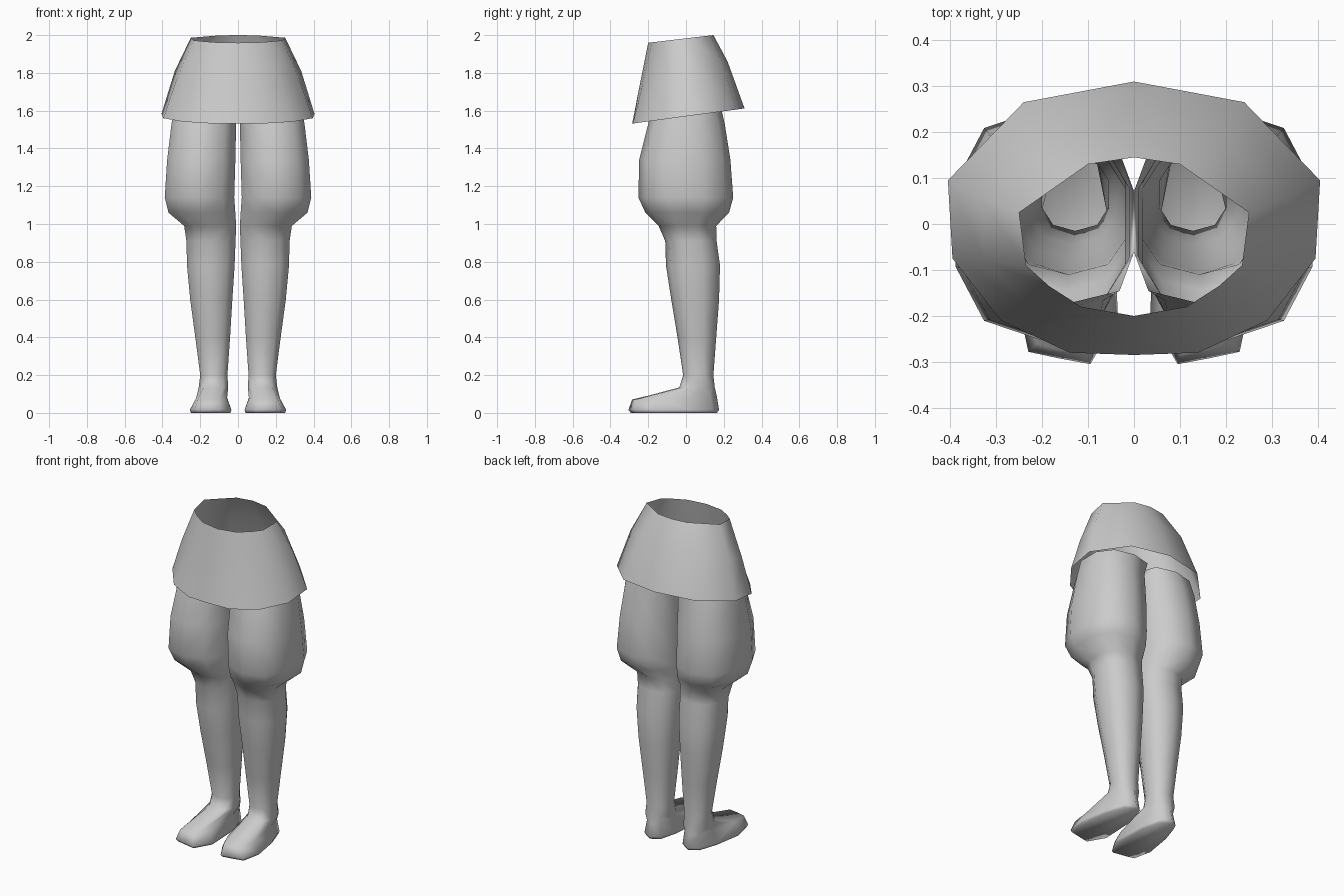
import bpy, math

cube = bpy.data.objects.get("Cube")
if cube:
    bpy.data.objects.remove(cube, do_unlink=True)

grey = bpy.data.materials.new("plain grey")
grey.use_nodes = True
grey.diffuse_color = (0.6, 0.6, 0.6, 1)
grey.node_tree.nodes["Principled BSDF"].inputs["Base Color"].default_value = (0.6, 0.6, 0.6, 1)

SIDES = 10


def loft(name, rings, closed, cap=False, angle=75):
    """Skin a stack of rings, listed from top to bottom, and mirror it across x."""
    n = len(rings[0])
    verts = [p for ring in rings for p in ring]
    faces = []
    for r in range(len(rings) - 1):
        for i in range(n if closed else n - 1):
            j = (i + 1) % n
            faces.append((r * n + i, (r + 1) * n + i, (r + 1) * n + j, r * n + j))
    if cap:
        last = (len(rings) - 1) * n
        faces.append(tuple(last + i for i in reversed(range(n))))
    mesh = bpy.data.meshes.new(name)
    mesh.from_pydata(verts, [], faces)
    mesh.materials.append(grey)
    obj = bpy.data.objects.new(name, mesh)
    bpy.context.collection.objects.link(obj)
    bpy.ops.object.select_all(action='DESELECT')
    obj.select_set(True)
    bpy.context.view_layer.objects.active = obj
    bpy.ops.object.shade_smooth_by_angle(angle=math.radians(angle))
    mirror = obj.modifiers.new("mirror", 'MIRROR')
    mirror.merge_threshold = 0.002
    return obj


def oval(z, x0, x1, y0, y1, power=0.85):
    """Slightly boxy ten-sided ring filling the given bounds."""
    ring = []
    for k in range(SIDES):
        a = math.radians(18 + 36 * k)
        c, s = math.cos(a) / math.cos(math.radians(18)), math.sin(a)
        c = math.copysign(abs(c) ** power, c)
        s = math.copysign(abs(s) ** power, s)
        x = (x0 + x1) / 2 + c * (x1 - x0) / 2
        y = (y0 + y1) / 2 + s * (y1 - y0) / 2
        ring.append((max(0.0, x), y, z))
    return ring


def tilted(points, z, slope):
    return [(x, y, z + slope * y) for x, y in points]


# Skirt: half outline from front to back, mirrored
waist = [(0, -.2), (.115, -.18), (.185, -.135), (.235, -.09), (.25, .025), (.1, .13), (0, .145)]
hip = [(0, -.25), (.13, -.235), (.235, -.175), (.325, -.08), (.335, .06), (.18, .195), (0, .22)]
hem = [(0, -.285), (.14, -.28), (.29, -.21), (.395, -.075), (.405, .095), (.24, .265), (0, .31)]
loft("skirt", [tilted(waist, 1.983, .118), tilted(hip, 1.79, .32), tilted(hem, 1.57, .135)],
     closed=False)

# Puffed trousers running into the lower legs and feet
trousers = [
    oval(1.62, -.03, .335, -.175, .185),
    oval(1.53, .010, .352, -.200, .205),
    oval(1.34, .014, .375, -.248, .235),
    oval(1.14, .020, .388, -.252, .250),
    oval(1.06, .014, .368, -.215, .228),
    oval(0.99, .010, .285, -.145, .160),
]
shins = [
    oval(0.91, .013, .273, -.110, .162),
    oval(0.78, .018, .270, -.106, .180),
    oval(0.60, .030, .253, -.078, .175),
    oval(0.40, .042, .226, -.045, .160),
    oval(0.20, .056, .200, -.015, .145),
    oval(0.135, .052, .208, -.035, .152),
]

# Foot outlines, the toe cut slightly at an angle
upper = [(.2, .03), (.175, .13), (.13, .162), (.08, .13), (.06, .03),
         (.058, -.18), (.1, -.285), (.16, -.275), (.212, -.26), (.222, -.15)]
sole = [(.225, .02), (.185, .14), (.13, .175), (.075, .14), (.045, .02),
        (.035, -.2), (.095, -.305), (.165, -.292), (.23, -.278), (.255, -.16)]
feet = [tilted(upper, .085, .05), tilted(sole, .016, .0), 
        [(.14 + (x - .14) * .95, -.06 + (y + .06) * .95, 0) for x, y in sole]]

loft("trousers_legs_and_feet", trousers + shins + feet, closed=True, cap=True)
